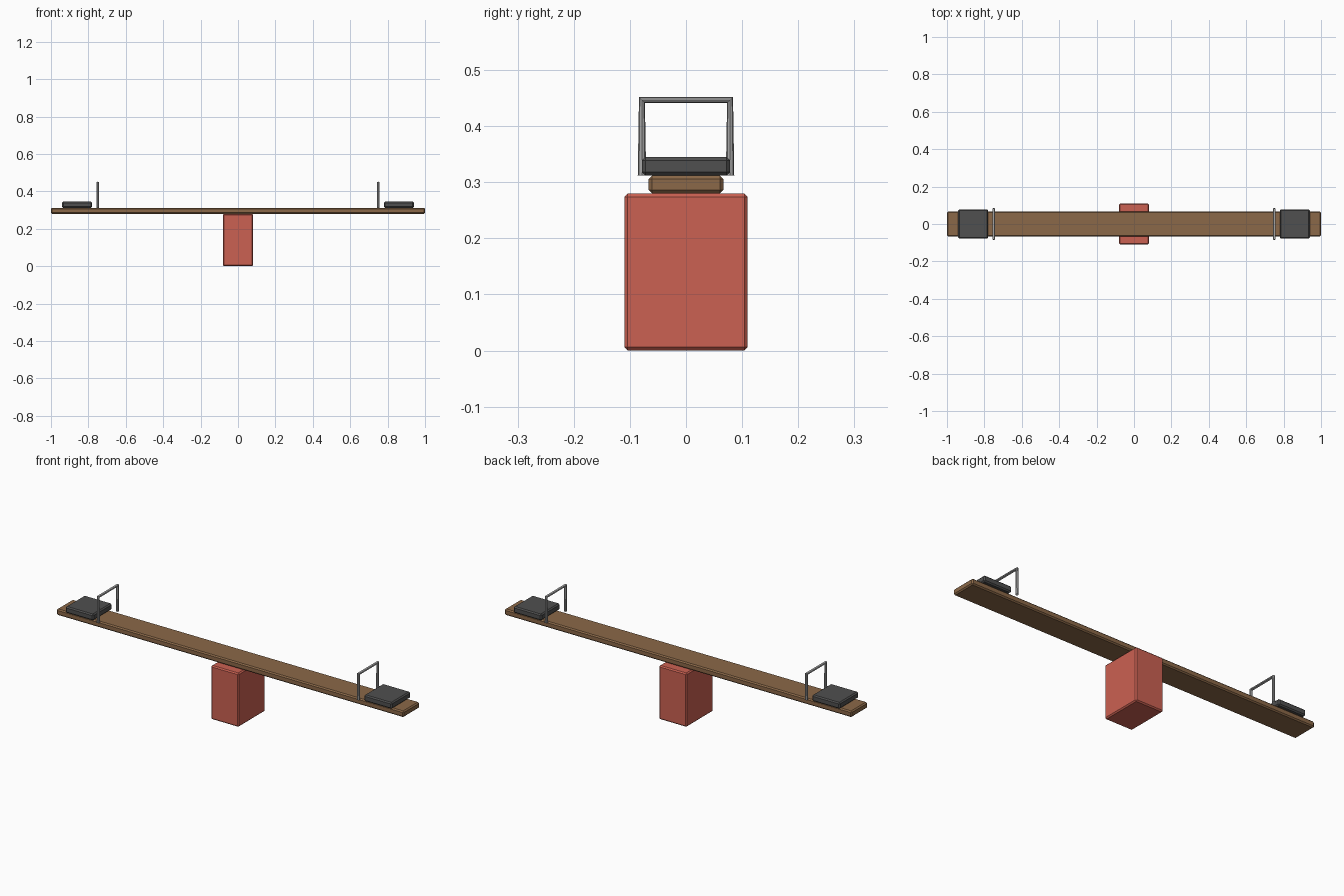
import bpy

cube = bpy.data.objects.get("Cube")
if cube:
    bpy.data.objects.remove(cube, do_unlink=True)


def material(name, rgb):
    mat = bpy.data.materials.new(name)
    mat.use_nodes = True
    mat.diffuse_color = (*rgb, 1)
    mat.node_tree.nodes["Principled BSDF"].inputs["Base Color"].default_value = (*rgb, 1)
    return mat


RED = material("painted red", (0.6, 0.12, 0.085))
WOOD = material("brown wood", (0.26, 0.14, 0.065))
RUBBER = material("dark grey", (0.08, 0.08, 0.08))
STEEL = material("steel grey", (0.4, 0.4, 0.4))


def block(name, x, size, bottom, mat):
    """Chamfered box resting at the given height."""
    bpy.ops.mesh.primitive_cube_add(size=1, location=(x, 0, bottom + size[2] / 2))
    obj = bpy.context.object
    obj.name = name
    obj.scale = size
    bpy.ops.object.transform_apply(location=False, rotation=False, scale=True)
    obj.data.materials.append(mat)
    chamfer = obj.modifiers.new("chamfer", 'BEVEL')
    chamfer.width = 0.006
    chamfer.segments = 1
    return obj


def handle(name, x):
    """Bent tube straddling the plank."""
    curve = bpy.data.curves.new(name, 'CURVE')
    curve.dimensions = '3D'
    curve.bevel_depth = 0.0075
    curve.bevel_resolution = 2
    path = [(-0.0785, 0.312), (-0.0785, 0.4465), (0.0785, 0.4465), (0.0785, 0.312)]
    spline = curve.splines.new('POLY')
    spline.points.add(len(path) - 1)
    for point, (y, z) in zip(spline.points, path):
        point.co = (x, y, z, 1)
    obj = bpy.data.objects.new(name, curve)
    bpy.context.collection.objects.link(obj)
    curve.materials.append(STEEL)
    # Turn the tube into a mesh
    bpy.ops.object.select_all(action='DESELECT')
    obj.select_set(True)
    bpy.context.view_layer.objects.active = obj
    bpy.ops.object.convert(target='MESH')
    bpy.ops.object.shade_smooth_by_angle()


# Pivot block and plank
block("pivot_base", 0, (0.16, 0.22, 0.28), 0, RED)
block("plank", 0, (2, 0.133, 0.032), 0.28, WOOD)

# Seat and handle at each end
for side, sign in (("left", 1), ("right", -1)):
    block(side + "_seat", sign * 0.86, (0.16, 0.157, 0.033), 0.312, RUBBER)
    handle(side + "_handle", sign * 0.75)
